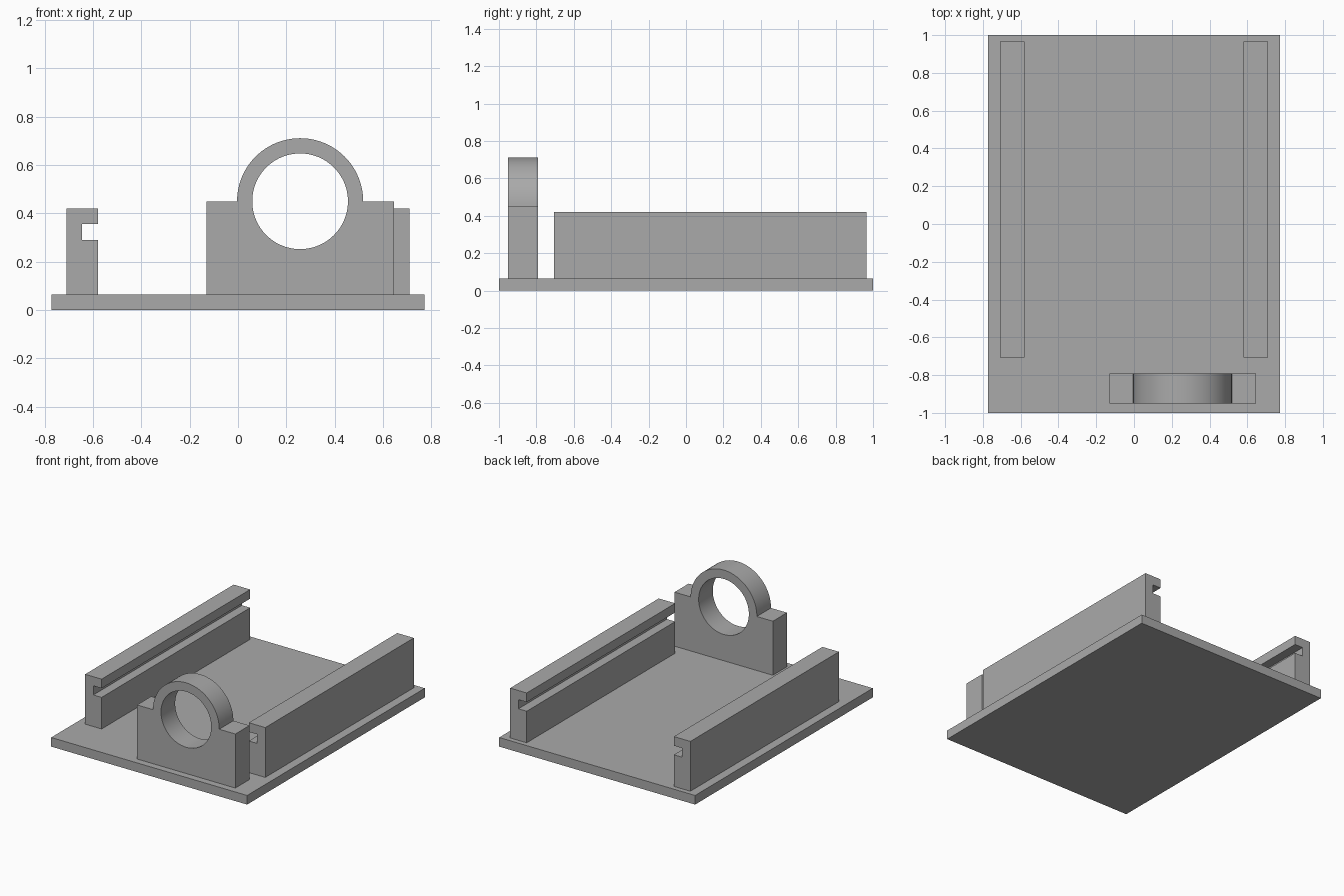
import bpy, bmesh
from math import pi, sin, cos, radians
from mathutils import Vector

cube = bpy.data.objects.get("Cube")
if cube:
    bpy.data.objects.remove(cube, do_unlink=True)

GREY = (0.4, 0.4, 0.4, 1)
grey = bpy.data.materials.new("plain grey")
grey.use_nodes = True
grey.diffuse_color = GREY
grey.node_tree.nodes["Principled BSDF"].inputs["Base Color"].default_value = GREY


def prism(name, profile, y0, y1):
    """Extrude a closed x-z profile along y."""
    bm = bmesh.new()
    face = bm.faces.new([bm.verts.new((x, y0, z)) for x, z in profile])
    ext = bmesh.ops.extrude_face_region(bm, geom=[face])
    verts = [v for v in ext["geom"] if isinstance(v, bmesh.types.BMVert)]
    bmesh.ops.translate(bm, verts=verts, vec=Vector((0, y1 - y0, 0)))
    bmesh.ops.recalc_face_normals(bm, faces=bm.faces)
    mesh = bpy.data.meshes.new(name)
    bm.to_mesh(mesh)
    bm.free()
    mesh.materials.append(grey)
    obj = bpy.data.objects.new(name, mesh)
    bpy.context.collection.objects.link(obj)
    return obj


def arc(cx, cz, r, start, end, steps):
    angles = [start + (end - start) * i / steps for i in range(steps + 1)]
    return [(cx + r * cos(a), cz + r * sin(a)) for a in angles]


BASE_TOP = 0.065

# Base plate
W = 0.772
prism("base_plate", [(-W, 0), (W, 0), (W, BASE_TOP), (-W, BASE_TOP)], -1, 1)

# Grooved side rails, mirrored, slots facing inward
rail = [(0.71, BASE_TOP), (0.71, 0.42), (0.58, 0.42), (0.58, 0.355),
        (0.645, 0.355), (0.645, 0.29), (0.58, 0.29), (0.58, BASE_TOP)]
for name, side in (("left_rail", 1), ("right_rail", -1)):
    prism(name, [(side * x, z) for x, z in rail], -0.707, 0.965)

# Ring bracket: block with a round top
CX, CZ = 0.257, 0.45
outline = [(-0.13, CZ), (-0.13, BASE_TOP), (0.645, BASE_TOP), (0.645, CZ)]
outline += arc(CX, CZ, 0.261, 0, pi, 48)
bracket = prism("ring_bracket", outline, -0.951, -0.792)

# Round hole through the bracket
cutter = prism("hole_cutter", arc(CX, CZ, 0.198, 0, 2 * pi, 96)[:-1], -1.1, -0.6)
cutter.hide_render = True
cut = bracket.modifiers.new("hole", "BOOLEAN")
cut.operation = "DIFFERENCE"
cut.solver = "EXACT"
cut.object = cutter
bpy.ops.object.select_all(action="DESELECT")
bracket.select_set(True)
bpy.context.view_layer.objects.active = bracket
bpy.ops.object.modifier_apply(modifier="hole")
bpy.data.objects.remove(cutter, do_unlink=True)
bpy.ops.object.shade_smooth_by_angle(angle=radians(30))
